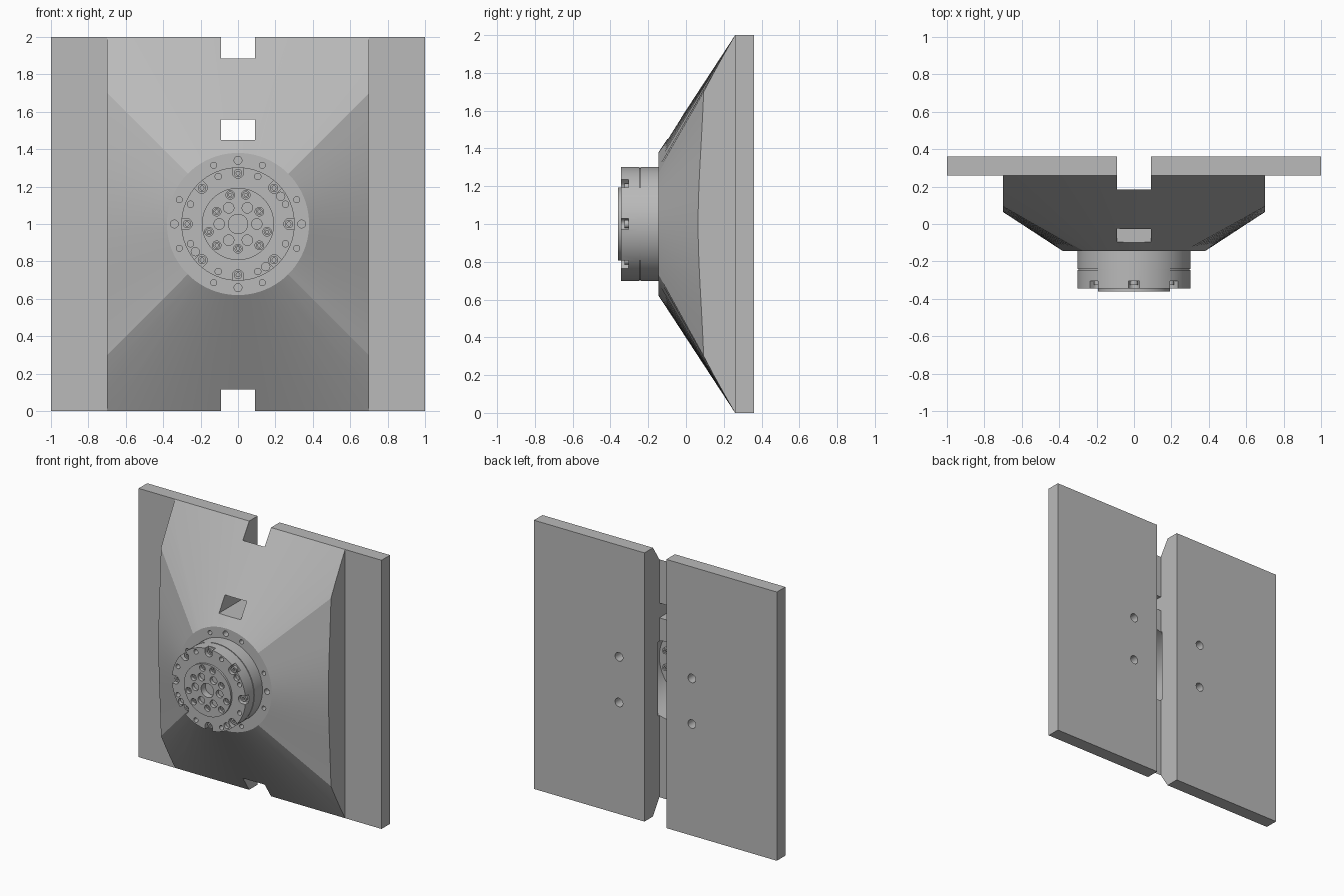
import bpy, bmesh
from math import sin, cos, pi, radians

if "Cube" in bpy.data.objects:
    bpy.data.objects.remove(bpy.data.objects["Cube"])

CZ = 1.0            # height of the hub axis
FRONT = -0.345      # front plane of the hub

metal = bpy.data.materials.new("grey metal")
metal.use_nodes = True
GREY = (0.49, 0.49, 0.49, 1)
metal.diffuse_color = GREY
metal.node_tree.nodes["Principled BSDF"].inputs["Base Color"].default_value = GREY


# ---- helpers: profiles are (x, z) points about the hub axis, pushed along y
def polar(r, deg):
    return r * cos(radians(deg)), r * sin(radians(deg))


def circle(r, centre=(0, 0), n=24):
    return [(centre[0] + r * cos(2 * pi * i / n),
             centre[1] + r * sin(2 * pi * i / n)) for i in range(n)]


def rect(x0, x1, z0, z1):
    return [(x0, z0 - CZ), (x1, z0 - CZ), (x1, z1 - CZ), (x0, z1 - CZ)]


def notch(deg, r=0.275, half=0.03, reach=0.1):
    """U-shaped slot, open toward the rim."""
    pts = [(reach, -half), (reach, half)]
    pts += [polar(half, 90 + 180 * i / 12) for i in range(13)]
    c, s = polar(1, deg)
    return [((r + u) * c - v * s, (r + u) * s + v * c) for u, v in pts]


def loft(bm, a, y0, b, y1):
    """Closed solid between two matching profiles."""
    va = [bm.verts.new((x, y0, z + CZ)) for x, z in a]
    vb = [bm.verts.new((x, y1, z + CZ)) for x, z in b]
    bm.faces.new(va)
    bm.faces.new(vb[::-1])
    for i in range(len(a)):
        j = (i + 1) % len(a)
        bm.faces.new((va[j], va[i], vb[i], vb[j]))


def finish(bm, name):
    bmesh.ops.recalc_face_normals(bm, faces=bm.faces[:])
    mesh = bpy.data.meshes.new(name)
    bm.to_mesh(mesh)
    bm.free()
    mesh.materials.append(metal)
    ob = bpy.data.objects.new(name, mesh)
    bpy.context.collection.objects.link(ob)
    return ob


def solids(name, parts):
    """One object from a list of (profile, y0, y1) prisms."""
    bm = bmesh.new()
    for profile, y0, y1 in parts:
        loft(bm, profile, y0, profile, y1)
    return finish(bm, name)


def activate(ob):
    bpy.ops.object.select_all(action='DESELECT')
    ob.select_set(True)
    bpy.context.view_layer.objects.active = ob


def cut(ob, parts):
    cutter = solids("cutter", parts)
    cutter.hide_render = True
    mod = ob.modifiers.new("cut", 'BOOLEAN')
    mod.operation = 'DIFFERENCE'
    mod.solver = 'EXACT'
    mod.object = cutter
    activate(ob)
    bpy.ops.object.modifier_apply(modifier=mod.name)
    bpy.data.objects.remove(cutter)


def smooth(ob):
    activate(ob)
    bpy.ops.object.shade_smooth_by_angle(angle=radians(25))


# ---- shared cuts: rear channel and rear fixing holes
channel = [(rect(-0.09, 0.09, -0.5, 2.5), 0.185, 0.6)]
rear_holes = [(circle(0.032, (sx * 0.3, sz * 0.17)), 0.14, 0.6)
              for sx in (-1, 1) for sz in (-1, 1)]

# ---- back plates, split by the channel
for name, x0, x1 in (("back_plate_right", -1, -0.09), ("back_plate_left", 0.09, 1)):
    plate = solids(name, [(rect(x0, x1, 0, 2), 0.26, 0.36)])
    cut(plate, rear_holes)
    smooth(plate)

# ---- tapered body: round front blending to a square, trimmed at both sides
N = 96
ring = circle(0.38, n=N)
square = [(x / max(abs(x), abs(z)), z / max(abs(x), abs(z))) for x, z in ring]
bm = bmesh.new()
loft(bm, ring, -0.145, square, 0.26)
for side in (-1, 1):
    bmesh.ops.bisect_plane(bm, geom=bm.verts[:] + bm.edges[:] + bm.faces[:],
                           plane_co=(0.7 * side, 0, 0), plane_no=(side, 0, 0),
                           clear_outer=True)
    bmesh.ops.holes_fill(bm, edges=[e for e in bm.edges if e.is_boundary], sides=0)
body = finish(bm, "tapered_body")
cut(body, channel + [(circle(0.29, n=64), -0.1, 0.18)])
cut(body, [(circle(0.29, n=64), 0.1, 0.2)])
cut(body, [(rect(-0.09, 0.09, 1.45, 1.56), -0.6, 0.3)])
flange_holes = []
for quarter in range(4):
    for offset, r in ((-22.5, 0.016), (0, 0.021), (22.5, 0.016)):
        flange_holes.append((circle(r, polar(0.34, 90 * quarter + offset)), -0.3, -0.1))
cut(body, flange_holes + rear_holes)
smooth(body)

# ---- hub: base ring, thin seam and front ring
hub_base = solids("hub_base", [(circle(0.303, n=64), -0.145, -0.241),
                               (circle(0.297, n=64), -0.241, -0.247)])
smooth(hub_base)

hub_front = solids("hub_front", [(circle(0.303, n=64), -0.247, FRONT)])
rim_cuts = []
for i in range(16):
    if i % 2 == 0:
        rim_cuts.append((notch(22.5 * i), -0.305, -0.5))
    else:
        rim_cuts.append((circle(0.017, polar(0.275, 22.5 * i)), -0.3, -0.5))
for deg in (33, 213, 303):
    rim_cuts.append((circle(0.022, polar(0.272, deg)), -0.32, -0.5))
cut(hub_front, rim_cuts)
smooth(hub_front)


# ---- screws with socket heads, all in one object per group
def screws(name, places, r, y0, y1):
    ob = solids(name, [(circle(r, p), y0, y1) for p in places])
    depth = (y1 - y0) * 0.6
    cut(ob, [(circle(r * 0.5, p, 6), y1 - depth, y1 + depth) for p in places])
    smooth(ob)


screws("rim_screws", [polar(0.272, 45 * i) for i in range(8)], 0.022, -0.30, -0.325)
screws("inner_screws", [polar(0.24, 30 * i + 15) for i in range(12)], 0.022, -0.11, -0.08)

# ---- output face: raised disc with screw pockets, ports and a centre bore
output_disc = solids("output_disc", [(circle(0.193, n=64), FRONT + 0.01, -0.36)])
pockets = []
for base in (90, 210, 330):
    pockets += [polar(0.161, base - 15), polar(0.161, base + 15), polar(0.132, base + 180)]
ports = [polar(0.1, 60 * i) for i in range(6)]
face_cuts = [(circle(0.023, p), -0.2, -0.5) for p in pockets]
face_cuts += [(circle(0.028, p), -0.2, -0.5) for p in ports]
face_cuts += [(circle(0.052, n=32), -0.2, -0.5)]
cut(output_disc, face_cuts)
smooth(output_disc)

# matching shallow pockets in the ring behind the disc
cut(hub_front, [(circle(0.023, p), -0.32, -0.5) for p in pockets]
    + [(circle(0.028, p), -0.335, -0.5) for p in ports]
    + [(circle(0.052, n=32), -0.31, -0.5)])
smooth(hub_front)
screws("output_screws", pockets, 0.018, -0.315, -0.342)
